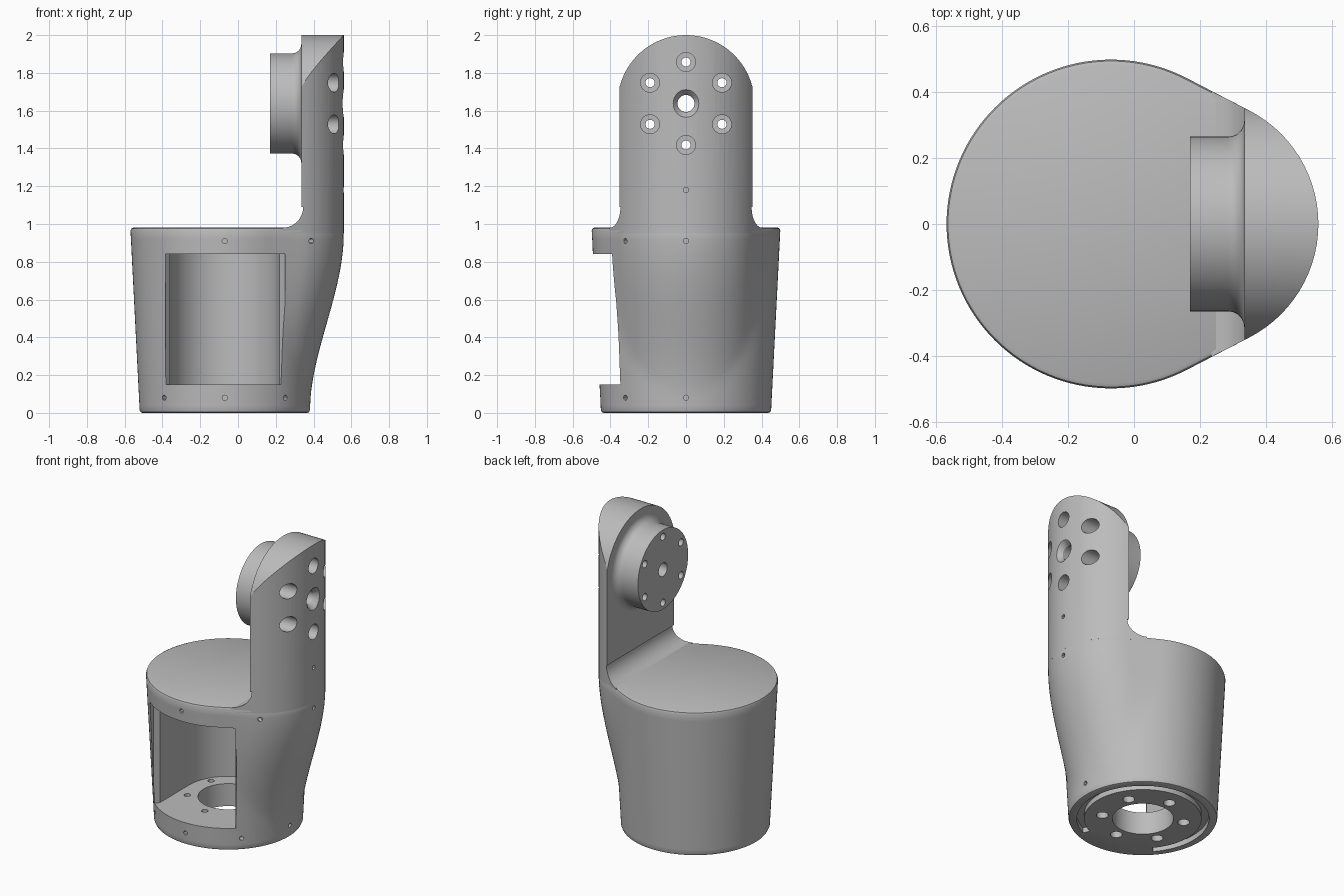
import bpy, bmesh
from math import sin, cos, acos, atan2, sqrt, pi, radians
from mathutils import Matrix, Vector

if "Cube" in bpy.data.objects:
    bpy.data.objects.remove(bpy.data.objects["Cube"])

grey = bpy.data.materials.new("satin_grey")
grey.use_nodes = True
grey.diffuse_color = (0.5, 0.5, 0.5, 1)
grey.node_tree.nodes["Principled BSDF"].inputs["Base Color"].default_value = (0.5, 0.5, 0.5, 1)

AXIS_X = -0.07     # centre line of the round housing
HUB_Z = 1.638      # centre line of the flange
SIDES = 128


def loft(name, rings):
    """Closed solid through a list of equal rings of points."""
    bm = bmesh.new()
    loops = [[bm.verts.new(p) for p in ring] for ring in rings]
    n = len(loops[0])
    for a, b in zip(loops, loops[1:]):
        for i in range(n):
            j = (i + 1) % n
            bm.faces.new((a[i], a[j], b[j], b[i]))
    bm.faces.new(loops[0])
    bm.faces.new(loops[-1])
    bmesh.ops.recalc_face_normals(bm, faces=bm.faces)
    mesh = bpy.data.meshes.new(name)
    bm.to_mesh(mesh)
    bm.free()
    mesh.materials.append(grey)
    ob = bpy.data.objects.new(name, mesh)
    bpy.context.collection.objects.link(ob)
    return ob


def lathe(name, profile, origin, direction, sides=32):
    """Solid of revolution; profile holds (distance along axis, radius)."""
    turn = Vector(direction).to_track_quat('Z', 'Y').to_matrix().to_4x4()
    place = Matrix.Translation(origin) @ turn
    rings = [[place @ Vector((r * cos(2 * pi * i / sides), r * sin(2 * pi * i / sides), h))
              for i in range(sides)] for h, r in profile]
    return loft(name, rings)


def combine(target, other, operation):
    """Apply a boolean and remove the helper."""
    mod = target.modifiers.new("join", 'BOOLEAN')
    mod.operation, mod.solver, mod.object = operation, 'EXACT', other
    bpy.ops.object.select_all(action='DESELECT')
    bpy.context.view_layer.objects.active = target
    target.select_set(True)
    bpy.ops.object.modifier_apply(modifier=mod.name)
    bpy.data.objects.remove(other)


def section(z, inset=0.0):
    """Outline at a height: big circle blended by tangents into the arm's circle."""
    t = min(z / 0.95, 1)
    big = 0.45 + 0.05 * min(z / 0.98, 1) - inset
    small = 0.388 - inset
    d = 0.062 + 0.18 * t * t * (3 - 2 * t)
    alpha = acos(min((big - small) / d, 1))
    beta = atan2(small * sin(alpha), d + small * cos(alpha))
    ring = []
    for i in range(SIDES):
        phi = 2 * pi * i / SIDES
        f = min(phi, 2 * pi - phi)
        if f >= alpha:
            r = big
        elif f >= beta:
            r = big / cos(f - alpha)
        else:
            r = d * cos(f) + sqrt(small ** 2 - (d * sin(f)) ** 2)
        ring.append((AXIS_X + r * cos(phi), r * sin(phi), z))
    return ring


def arc(cx, cy, r, start, end, steps):
    return [(cx + r * cos(radians(start + (end - start) * i / steps)),
             cy + r * sin(radians(start + (end - start) * i / steps))) for i in range(steps + 1)]


# Housing: swelling loft with softened top and bottom rims
rings = [section(0, 0.014), section(0.004, 0.004), section(0.014)]
rings += [section(0.04 + 0.04 * i) for i in range(23)]
rings += [section(0.965), section(0.976, 0.005), section(0.981, 0.016)]
housing = loft("housing", rings)

# U-shaped motor bay, flared slightly at the front opening
bay = arc(AXIS_X, 0, 0.29, 0, 180, 40)
bay += [(-0.36, -0.31), (-0.385, -0.34), (-0.385, -0.7), (0.25, -0.7), (0.25, -0.37), (0.22, -0.34)]
combine(housing, loft("bay_cutter", [[(x, y, z) for x, y in bay] for z in (0.15, 0.84)]), 'DIFFERENCE')

# Base: shaft opening, bolt circle with counterbores, and partial ring groove
combine(housing, lathe("shaft_cutter", [(-0.1, 0.185), (0.3, 0.185)], (AXIS_X, 0, 0), (0, 0, 1), 64), 'DIFFERENCE')
for i in range(6):
    a = radians(30 + 60 * i)
    spot = (AXIS_X + 0.25 * cos(a), 0.25 * sin(a), 0)
    combine(housing, lathe("bolt_cutter", [(-0.1, 0.036), (0.08, 0.036), (0.081, 0.02), (0.3, 0.02)],
                           spot, (0, 0, 1)), 'DIFFERENCE')
groove = arc(AXIS_X, 0, 0.4, -65, 221, 80) + arc(AXIS_X, 0, 0.355, 221, -65, 80)
combine(housing, loft("groove_cutter", [[(x, y, z) for x, y in groove] for z in (-0.05, 0.035)]), 'DIFFERENCE')

# Small radial set-screw holes near both rims
for z, r, angles in ((0.08, 0.45, (225, 270, 315, 0)), (0.91, 0.5, (270,)),
                     (0.91, 0.56, (-35,)), (0.91, 0.63, (0,))):
    for deg in angles:
        out = Vector((cos(radians(deg)), sin(radians(deg)), 0))
        spot = Vector((AXIS_X, 0, z)) + out * (r - 0.04)
        combine(housing, lathe("screw_cutter", [(0, 0.014), (0.1, 0.014)], spot, out, 12), 'DIFFERENCE')

# Arm: same outline carried upward, with a round top
arm = loft("arm", [section(0.95), section(2.05)])
arch = arc(0, HUB_Z, 0.362, 15, 165, 48)
arch += [(-0.6, arch[-1][1]), (-0.6, 0.9), (0.6, 0.9), (0.6, arch[0][1])]
combine(arm, loft("arch_helper", [[(x, y, z) for y, z in arch] for x in (0, 0.8)]), 'INTERSECT')

# Flat inner face and filleted foot of the arm
inner = [(-1, 0.9), (0.235, 0.9)] + arc(0.235, 1.09, 0.11, -90, 0, 16)
inner += [(0.335, 1.09), (0.335, 2.2), (-1, 2.2)]
combine(arm, loft("inner_cutter", [[(x, y, z) for x, z in inner] for y in (-0.8, 0.8)]), 'DIFFERENCE')

# Output flange with a filleted root
flange_profile = [(0.17, 0.265)] + [(x, r) for x, r in arc(0.285, 0.315, 0.05, -90, 0, 10)] + [(0.37, 0.315)]
flange = lathe("flange", flange_profile, (0, 0, HUB_Z), (1, 0, 0), 96)
combine(arm, flange, 'UNION')

# Centre hole with a dished outer mouth, and six counterbored bolt holes
combine(arm, lathe("centre_cutter", [(0, 0.045), (0.525, 0.045), (0.54, 0.055), (0.6, 0.11)],
                   (0, 0, HUB_Z), (1, 0, 0)), 'DIFFERENCE')
for i in range(6):
    a = radians(30 + 60 * i)
    spot = (0, 0.22 * cos(a), HUB_Z + 0.22 * sin(a))
    combine(arm, lathe("flange_bolt_cutter", [(0, 0.024), (0.4, 0.024), (0.401, 0.05), (0.7, 0.05)],
                       spot, (1, 0, 0)), 'DIFFERENCE')
combine(arm, lathe("arm_screw_cutter", [(0.52, 0.014), (0.6, 0.014)], (0, 0, 1.18), (1, 0, 0), 12), 'DIFFERENCE')

# Smooth curved walls, crisp edges
for ob in (housing, arm):
    bpy.ops.object.select_all(action='DESELECT')
    bpy.context.view_layer.objects.active = ob
    ob.select_set(True)
    bpy.ops.object.shade_smooth_by_angle(angle=radians(30))
